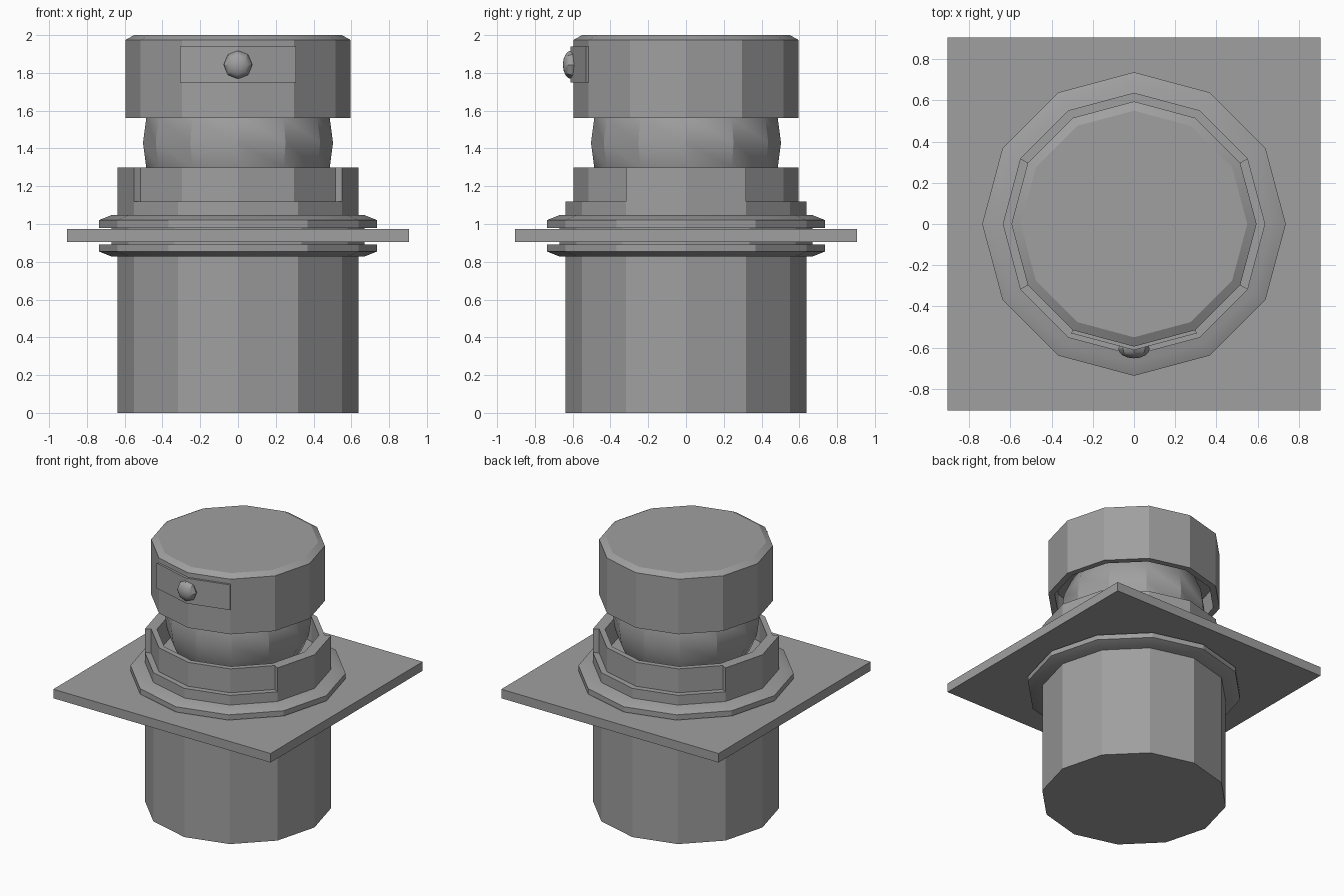
import bpy, bmesh
from math import sin, cos, radians, pi
from mathutils import Matrix

SIDES = 12
cube = bpy.data.objects.get("Cube")
if cube:
    bpy.data.objects.remove(cube, do_unlink=True)

grey = bpy.data.materials.new("mid_grey")
grey.use_nodes = True
colour = (0.35, 0.35, 0.35, 1)
grey.diffuse_color = colour
grey.node_tree.nodes["Principled BSDF"].inputs["Base Color"].default_value = colour


def finish(name, bm):
    bmesh.ops.recalc_face_normals(bm, faces=bm.faces)
    mesh = bpy.data.meshes.new(name)
    bm.to_mesh(mesh)
    bm.free()
    mesh.materials.append(grey)
    obj = bpy.data.objects.new(name, mesh)
    bpy.context.collection.objects.link(obj)
    bpy.ops.object.select_all(action='DESELECT')
    obj.select_set(True)
    bpy.context.view_layer.objects.active = obj
    bpy.ops.object.shade_smooth_by_angle(angle=radians(29.5))
    return obj


def lathe(name, profile):
    """Turn a (radius, z) profile, closing both ends with single faces."""
    bm = bmesh.new()
    rings = [[bm.verts.new((r * cos(2 * pi * i / SIDES), r * sin(2 * pi * i / SIDES), z))
              for i in range(SIDES)] for r, z in profile]
    for low, high in zip(rings, rings[1:]):
        for i in range(SIDES):
            j = (i + 1) % SIDES
            bm.faces.new((low[i], low[j], high[j], high[i]))
    bm.faces.new(rings[0])
    bm.faces.new(rings[-1])
    return finish(name, bm)


def bent_plate(name, centre, inner, outer, z0, z1):
    """Two-facet plate wrapped around the round body at an angle in degrees."""
    bm = bmesh.new()
    angles = [radians(centre + d) for d in (-30, 0, 30)]
    outline = [(inner * cos(a), inner * sin(a)) for a in angles]
    outline += [(outer * cos(a), outer * sin(a)) for a in reversed(angles)]
    bottom = bm.faces.new([bm.verts.new((x, y, z0)) for x, y in outline])
    top = bmesh.ops.extrude_face_region(bm, geom=[bottom])["geom"]
    bmesh.ops.translate(bm, vec=(0, 0, z1 - z0),
                        verts=[v for v in top if isinstance(v, bmesh.types.BMVert)])
    return finish(name, bm)


# Lower body with the open collar on top
lathe("body", [(0.637, 0), (0.637, 1.12), (0.595, 1.12), (0.595, 1.3),
               (0.555, 1.3), (0.555, 1.12)])

# Clamping flanges above and below the mounting plate
lathe("upper_flange", [(0.67, 0.96), (0.67, 0.98), (0.737, 0.98), (0.737, 1.02), (0.67, 1.047)])
lathe("lower_flange", [(0.67, 0.92), (0.67, 0.892), (0.737, 0.892), (0.737, 0.855), (0.67, 0.828)])

# Square mounting plate
bm = bmesh.new()
bmesh.ops.create_cube(bm, size=1, matrix=Matrix.Translation((0, 0, 0.94))
                      @ Matrix.Diagonal((1.81, 1.81, 0.068, 1)))
finish("mounting_plate", bm)

# Thick tabs on both sides of the collar
for side, angle in (("left", 0), ("right", 180)):
    bent_plate(side + "_collar_tab", angle, 0.594, 0.637, 1.12, 1.3)

# Ball joint between collar and cap
bm = bmesh.new()
bmesh.ops.create_uvsphere(bm, u_segments=SIDES, v_segments=12, radius=0.503,
                          matrix=Matrix.Translation((0, 0, 1.43)))
finish("ball_joint", bm)

# Hollow cap
lathe("cap", [(0.55, 1.72), (0.55, 1.56), (0.595, 1.56), (0.595, 1.975), (0.55, 2)])

# Front plate and its button
bent_plate("front_plate", -90, 0.594, 0.612, 1.75, 1.94)
bm = bmesh.new()
bmesh.ops.create_uvsphere(bm, u_segments=8, v_segments=8, radius=0.076,
                          matrix=Matrix.Translation((0, -0.605, 1.843))
                          @ Matrix.Rotation(pi / 2, 4, 'X') @ Matrix.Diagonal((1, 1, 0.62, 1)))
finish("front_button", bm)
